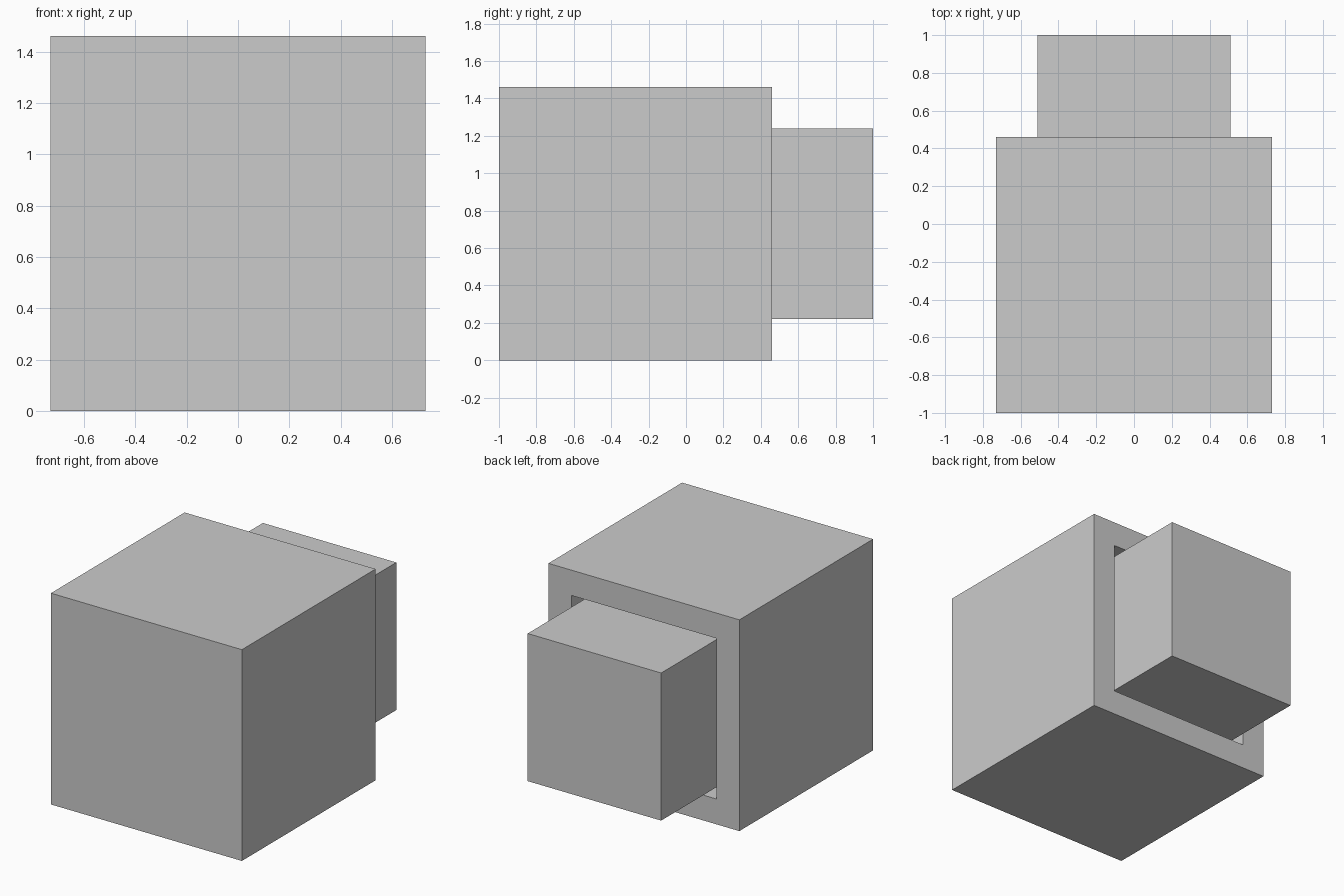
import bpy, bmesh
from mathutils import Vector

if "Cube" in bpy.data.objects:
    bpy.data.objects.remove(bpy.data.objects["Cube"])


def block(name, lo, hi):
    """Axis-aligned block; returns the object."""
    lo, hi = Vector(lo), Vector(hi)
    bm = bmesh.new()
    bmesh.ops.create_cube(bm, size=1)
    bmesh.ops.scale(bm, vec=hi - lo, verts=bm.verts)
    bmesh.ops.translate(bm, vec=(lo + hi) / 2, verts=bm.verts)
    mesh = bpy.data.meshes.new(name)
    bm.to_mesh(mesh)
    bm.free()
    obj = bpy.data.objects.new(name, mesh)
    bpy.context.collection.objects.link(obj)
    return obj


HALF, BACK, WALL = 0.73, 0.46, 0.175

# Outer sleeve: thick-walled box, open at the back
sleeve = block("outer_sleeve", (-HALF, -1, 0), (HALF, BACK, 2 * HALF))
bm = bmesh.new()
bm.from_mesh(sleeve.data)
back = max(bm.faces, key=lambda f: f.calc_center_median().y)
bmesh.ops.inset_region(bm, faces=[back], thickness=WALL, use_even_offset=True)
floor = bmesh.ops.extrude_discrete_faces(bm, faces=[back])["faces"][0]
bmesh.ops.translate(bm, vec=(0, -(2 * HALF - WALL), 0), verts=floor.verts)
bm.to_mesh(sleeve.data)
bm.free()

# Inner cube, slid part-way out of the sleeve
block("inner_cube", (-0.51, -0.02, 0.22), (0.51, 1, 1.24))
